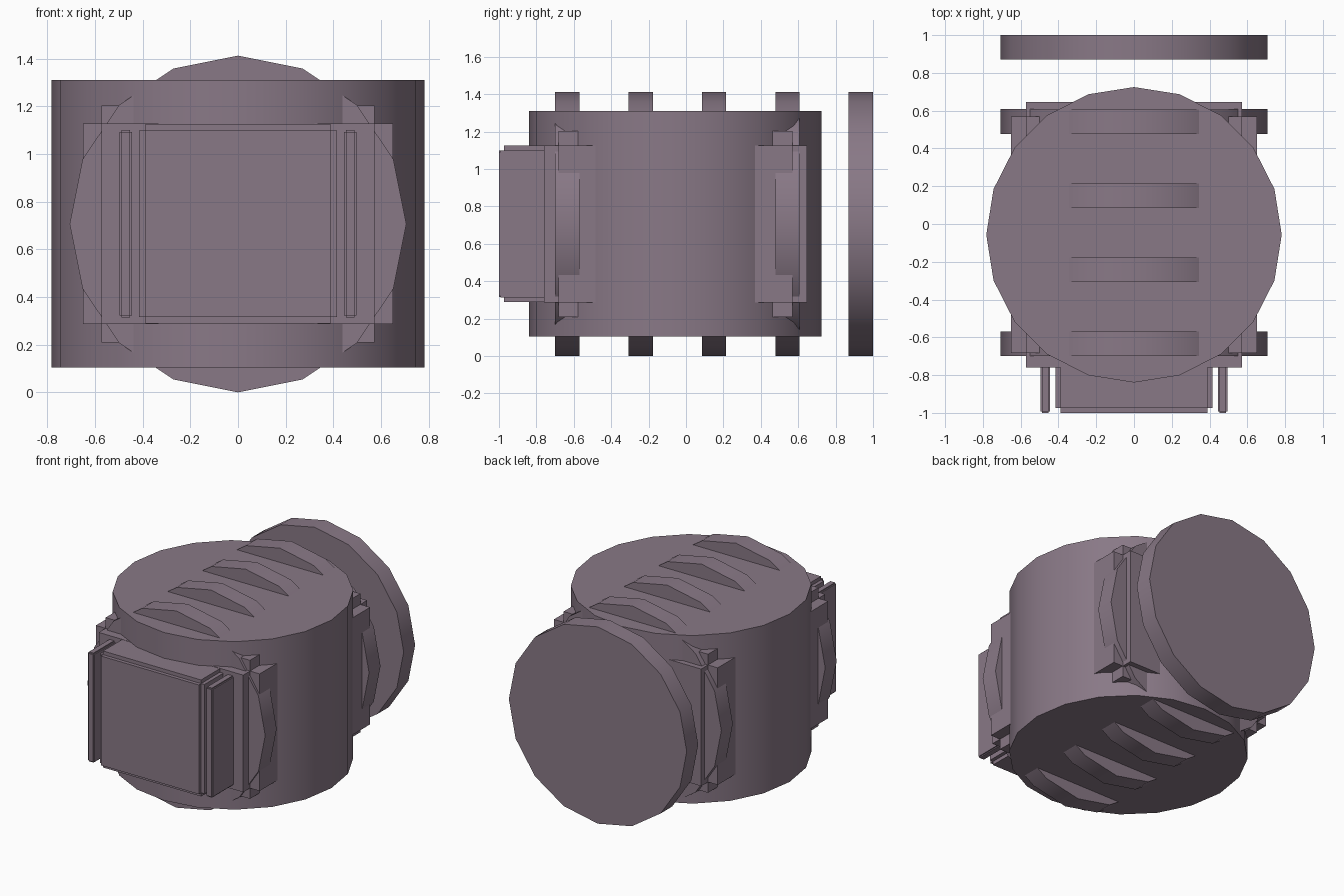
import bpy, math

if "Cube" in bpy.data.objects:
    bpy.data.objects.remove(bpy.data.objects["Cube"])

CY, CZ = -0.057, 0.707   # shared centre of drum and housing

paint = bpy.data.materials.new("mauve_grey")
paint.diffuse_color = (0.25, 0.19, 0.24, 1)
paint.use_nodes = True
paint.node_tree.nodes["Principled BSDF"].inputs["Base Color"].default_value = paint.diffuse_color


def finish(obj, name):
    obj.name = name
    obj.data.materials.append(paint)
    return obj


def cylinder(name, sides, radius, depth, loc, rot=(0, 0, 0)):
    bpy.ops.mesh.primitive_cylinder_add(vertices=sides, radius=radius, depth=depth,
                                        location=loc, rotation=rot)
    bpy.ops.object.shade_smooth_by_angle(angle=math.radians(35))
    return finish(bpy.context.object, name)


def box(name, centre, half):
    bpy.ops.mesh.primitive_cube_add(size=2, location=centre)
    obj = bpy.context.object
    obj.scale = half
    bpy.ops.object.transform_apply(location=False, rotation=False, scale=True)
    return finish(obj, name)


def notched_box(name, centre, half, inset):
    """Three crossing boxes that leave stepped edges and corners."""
    for axis, label in enumerate(("side", "front", "top")):
        size = [h - inset for h in half]
        size[axis] = half[axis]
        box(f"{name}_{label}", centre, size)


# Upright drum
cylinder("drum", 20, 0.782, 1.205, (0, CY, CZ))

# Row of thin discs running front to back, the last one free at the rear
for i in range(5):
    cylinder(f"disc_{i + 1}", 16, 0.706, 0.13, (0, -0.635 + 0.3925 * i, 0.706),
             (math.pi / 2, 0, 0))

# Stepped housing crossing the drum
notched_box("housing", (0, CY, CZ), (0.65, 0.703, 0.497), 0.077)

# Front panel
notched_box("front_panel", (0, -0.80, CZ), (0.415, 0.20, 0.418), 0.026)

# Upright fins either side of the front panel
for side, s in (("left", -1), ("right", 1)):
    notched_box(f"fin_{side}", (s * 0.47, -0.80, CZ), (0.026, 0.20, 0.393), 0.008)
